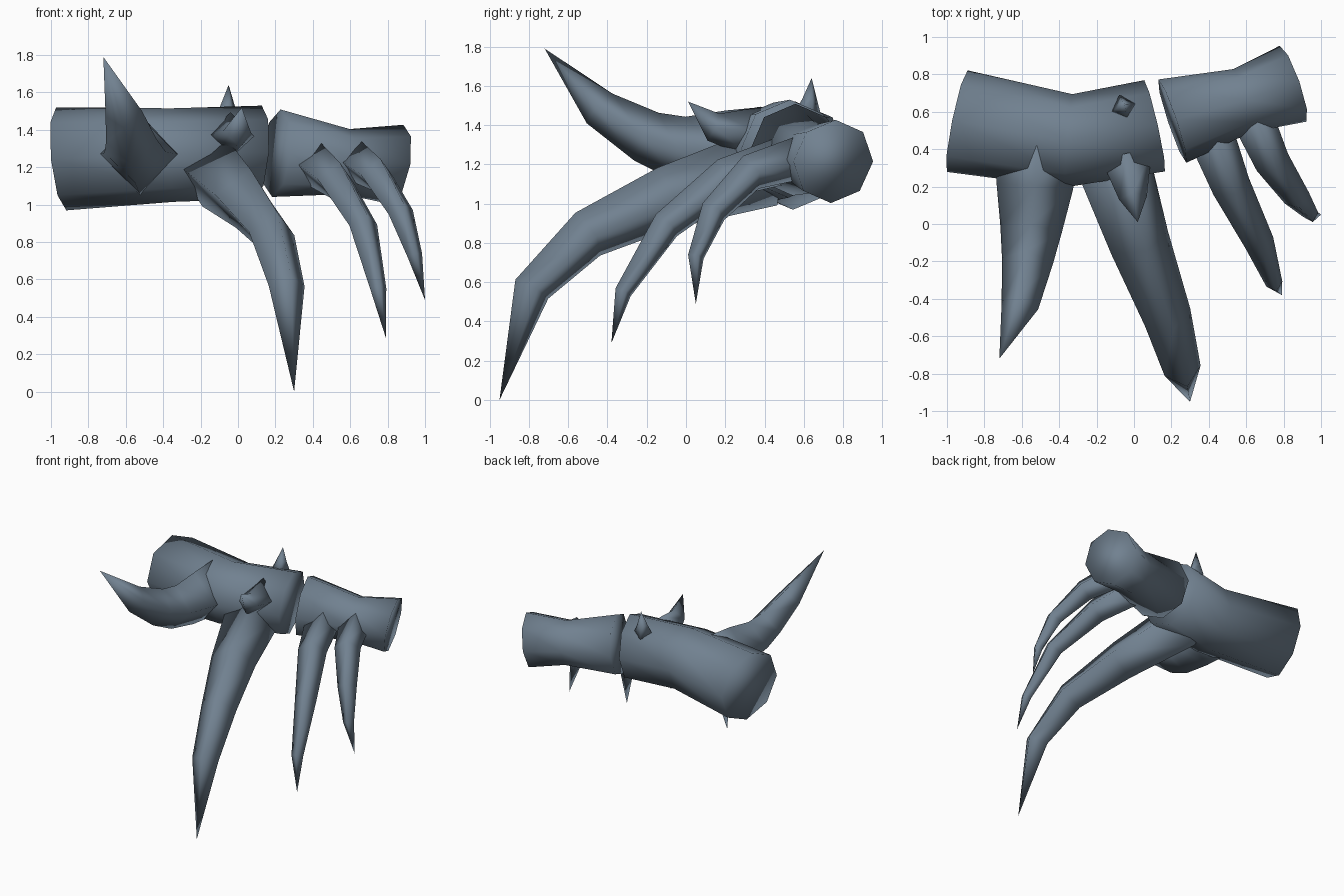
import bpy, bmesh, math
from mathutils import Vector

if "Cube" in bpy.data.objects:
    bpy.data.objects.remove(bpy.data.objects["Cube"])

mat = bpy.data.materials.new("slate grey")
mat.diffuse_color = (0.165, 0.22, 0.28, 1)
mat.use_nodes = True
mat.node_tree.nodes["Principled BSDF"].inputs["Base Color"].default_value = mat.diffuse_color


def loft(name, rings, sides, ref, tip=None, phase=0.0):
    """Skin rings of (centre, radius, normal or None); close with caps or a point."""
    bm = bmesh.new()
    pts = [Vector(r[0]) for r in rings] + ([Vector(tip)] if tip else [])
    loops = []
    for i, (c, r, n) in enumerate(rings):
        t = Vector(n) if n else pts[min(i + 1, len(pts) - 1)] - pts[max(i - 1, 0)]
        t.normalize()
        u = (Vector(ref) - t * t.dot(Vector(ref))).normalized()
        v = t.cross(u)
        loops.append([bm.verts.new(pts[i] + r * (
            math.cos(phase + math.tau * k / sides) * u +
            math.sin(phase + math.tau * k / sides) * v)) for k in range(sides)])
    for a, b in zip(loops, loops[1:]):
        for k in range(sides):
            j = (k + 1) % sides
            bm.faces.new((a[k], a[j], b[j], b[k]))
    bm.faces.new(loops[0][::-1])
    if tip:
        p = bm.verts.new(tip)
        for k in range(sides):
            bm.faces.new((loops[-1][k], loops[-1][(k + 1) % sides], p))
    else:
        bm.faces.new(loops[-1])
    bmesh.ops.recalc_face_normals(bm, faces=bm.faces[:])
    for f in bm.faces:
        f.smooth = True
    me = bpy.data.meshes.new(name)
    bm.to_mesh(me)
    bm.free()
    me.materials.append(mat)
    ob = bpy.data.objects.new(name, me)
    bpy.context.collection.objects.link(ob)


def claw(name, rings, tip, turn=0):
    """Four-sided tapering claw through (x, y, z, radius) rings."""
    loft(name, [((x, y, z), r, None) for x, y, z, r in rings], 4, (1, 0, 0),
         tip, math.radians(turn))


# two bent eight-sided segments
UP = (0, 0, 1)
loft("large_segment", [((-0.945, 0.55, 1.245), 0.277, (0.98, -0.2, 0.1)),
                       ((-0.35, 0.445, 1.265), 0.25, (1, -0.08, 0.03)),
                       ((0.11, 0.525, 1.28), 0.25, (0.97, 0.22, -0.07))], 8, UP)
loft("small_segment", [((0.205, 0.55, 1.275), 0.235, (0.95, 0.32, -0.1)),
                       ((0.58, 0.66, 1.23), 0.175, (0.95, 0.27, -0.1)),
                       ((0.85, 0.75, 1.215), 0.215, (0.94, 0.33, -0.17))], 8, UP)

# upward curving horn
claw("raised_horn", [(-0.52, 0.42, 1.27, 0.225), (-0.53, 0.2, 1.27, 0.205),
                     (-0.55, -0.03, 1.28, 0.165),
                     (-0.57, -0.2, 1.34, 0.137), (-0.61, -0.44, 1.485, 0.1)],
     (-0.72, -0.72, 1.79))
# three downward claws
claw("big_claw", [(-0.14, 0.42, 1.19, 0.21), (0.03, -0.1, 1.03, 0.165),
                  (0.18, -0.5, 0.845, 0.13), (0.26, -0.785, 0.565, 0.1)],
     (0.30, -0.95, 0.0), -15)
claw("middle_claw", [(0.38, 0.56, 1.24, 0.13), (0.52, 0.2, 1.13, 0.105),
                     (0.67, -0.1, 0.89, 0.08), (0.75, -0.32, 0.55, 0.045)],
     (0.79, -0.38, 0.29), -15)
claw("outer_claw", [(0.62, 0.6, 1.24, 0.115), (0.74, 0.33, 1.16, 0.095),
                    (0.87, 0.14, 0.96, 0.072), (0.945, 0.05, 0.73, 0.042)],
     (1.0, 0.05, 0.49), -15)
# small spikes
claw("front_spike", [(-0.04, 0.36, 1.36, 0.135), (-0.005, 0.14, 1.39, 0.075)],
     (0.02, 0.01, 1.52))
claw("top_spike", [(-0.055, 0.62, 1.45, 0.075), (-0.055, 0.63, 1.53, 0.04)],
     (-0.05, 0.64, 1.64), 18)
